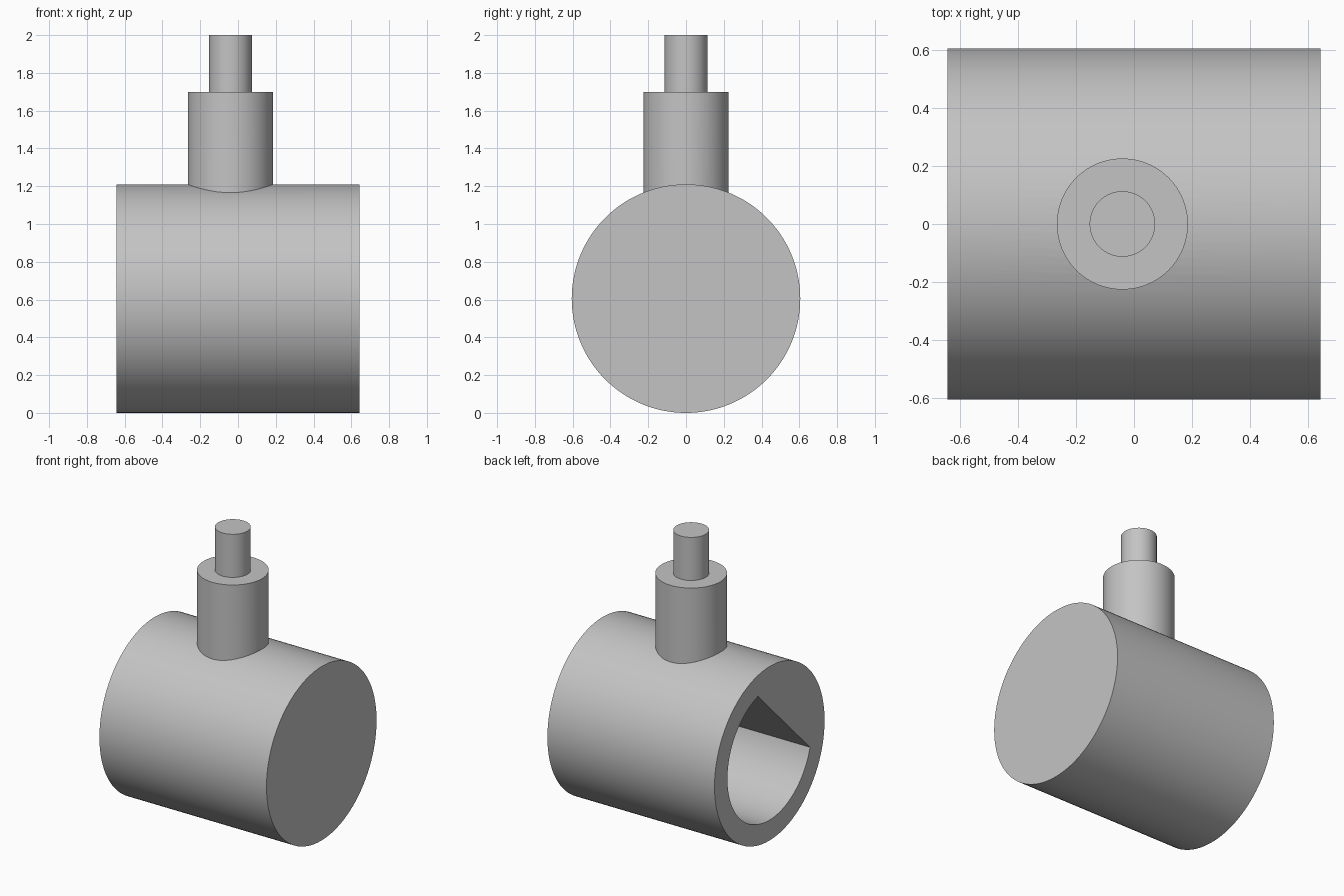
import bpy
import bmesh
from math import sin, cos, pi, asin, acos

cube = bpy.data.objects.get("Cube")
if cube:
    bpy.data.objects.remove(cube)

grey = bpy.data.materials.new("plain grey")
grey.use_nodes = True
grey.diffuse_color = (0.55, 0.55, 0.55, 1)
grey.node_tree.nodes["Principled BSDF"].inputs["Base Color"].default_value = (0.55, 0.55, 0.55, 1)

HALF, RADIUS = 0.643, 0.605
BORE, FLAT, DEPTH = 0.463, 0.225, 1.1
STEM_X = -0.04


def extrude(name, outline, vector):
    """Closed solid from a flat outline pushed along a vector."""
    bm = bmesh.new()
    face = bm.faces.new([bm.verts.new(p) for p in outline])
    out = bmesh.ops.extrude_face_region(bm, geom=[face])
    moved = [v for v in out["geom"] if isinstance(v, bmesh.types.BMVert)]
    bmesh.ops.translate(bm, verts=moved, vec=vector)
    bmesh.ops.recalc_face_normals(bm, faces=bm.faces)
    mesh = bpy.data.meshes.new(name)
    bm.to_mesh(mesh)
    bm.free()
    mesh.materials.append(grey)
    obj = bpy.data.objects.new(name, mesh)
    bpy.context.collection.objects.link(obj)
    return obj


def arc(radius, start, sweep, count):
    return [(radius * cos(start + sweep * i / count), radius * sin(start + sweep * i / count))
            for i in range(count)]


def post(name, radius, bottom, top):
    outline = [(STEM_X + a, b, bottom) for a, b in arc(radius, 0, 2 * pi, 96)]
    return extrude(name, outline, (0, 0, top - bottom))


def boolean(target, other, operation):
    mod = target.modifiers.new(operation.title(), "BOOLEAN")
    mod.operation, mod.object, mod.solver = operation, other, "EXACT"
    bpy.context.view_layer.objects.active = target
    bpy.ops.object.modifier_apply(modifier=mod.name)
    bpy.data.objects.remove(other)


# Drum lying along x, with the collar and pin standing on it
drum = extrude("drum", [(-HALF, a, b + RADIUS) for a, b in arc(RADIUS, 0, 2 * pi, 128)],
               (2 * HALF, 0, 0))
boolean(drum, post("collar", 0.226, RADIUS + 0.4, 1.7), "UNION")
pin = post("pin", 0.113, 1.69, 2.0)

# Blind D-shaped bore; its flat faces down at 45 degrees
half_gap = acos(FLAT / BORE)
d_profile = arc(BORE, 0.75 * pi + half_gap, 2 * (pi - half_gap), 96)
end = 0.75 * pi - half_gap
d_profile.append((BORE * cos(end), BORE * sin(end)))
bore = extrude("bore_cutter", [(-HALF - 0.1, a, b + RADIUS) for a, b in d_profile],
               (DEPTH + 0.1, 0, 0))
bore.hide_render = True
boolean(drum, bore, "DIFFERENCE")
drum.name = "drum_with_collar"

# Smooth round walls, crisp rims
for obj in (drum, pin):
    bpy.ops.object.select_all(action="DESELECT")
    obj.select_set(True)
    bpy.context.view_layer.objects.active = obj
    bpy.ops.object.shade_smooth_by_angle(angle=pi / 6)
